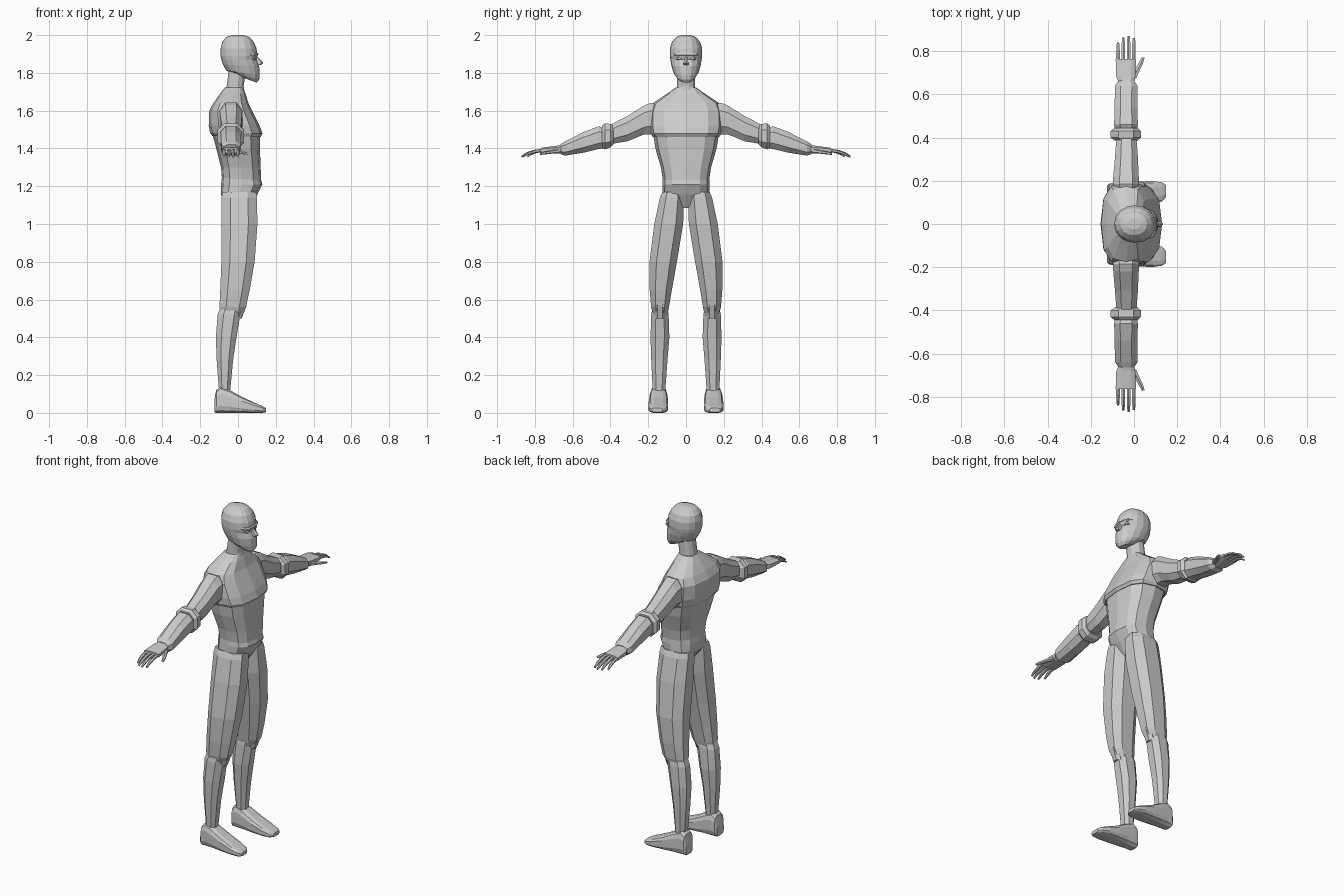
import bpy, bmesh, math
from mathutils import Vector


def ring(n, e, phase):
    """Unit superellipse, normalised to reach +-1 on both axes."""
    pts = []
    for i in range(n):
        a = 2 * math.pi * (i + phase) / n
        c, s = math.cos(a), math.sin(a)
        pts.append((math.copysign(abs(c) ** e, c) if abs(c) > 1e-6 else 0,
                    math.copysign(abs(s) ** e, s) if abs(s) > 1e-6 else 0))
    mu, mv = max(p[0] for p in pts), max(p[1] for p in pts)
    return [(u / mu, v / mv) for u, v in pts]


def loft(name, axis, rows, n=8, e=0.9, phase=0.5, mirror=False, tilt=None):
    """Skin sections (pos, umin, umax, vmin, vmax); u, v are the other two axes in order."""
    bm = bmesh.new()
    loops = []
    for k, (p, u0, u1, v0, v1) in enumerate(rows):
        loop = []
        for u, v in ring(n, e, phase):
            a = (u0 + u1) / 2 + u * (u1 - u0) / 2
            b = (v0 + v1) / 2 + v * (v1 - v0) / 2
            q = p + (tilt[k] * u if tilt else 0)
            loop.append(bm.verts.new({'x': (q, a, b), 'y': (a, q, b), 'z': (a, b, q)}[axis]))
        loops.append(loop)
    for A, B in zip(loops, loops[1:]):
        for i in range(n):
            j = (i + 1) % n
            bm.faces.new((A[i], A[j], B[j], B[i]))
    bm.faces.new(loops[0])
    bm.faces.new(loops[-1])
    bmesh.ops.recalc_face_normals(bm, faces=bm.faces)
    me = bpy.data.meshes.new(name)
    bm.to_mesh(me)
    bm.free()
    ob = bpy.data.objects.new(name, me)
    bpy.context.collection.objects.link(ob)
    if mirror:
        m = ob.modifiers.new("Mirror", 'MIRROR')
        m.use_axis = (False, True, False)
        m.use_mirror_merge = False
    return ob


def sym(rows):
    """Rows (z, xmin, xmax, half y) for parts on the centre line."""
    return [(z, a, b, -h, h) for z, a, b, h in rows]


# Head: round cranium running into a tapered jaw with a sloping underside
loft("head", 'z', sym([
    (2.0, -0.03, 0.03, 0.025), (1.99, -0.062, 0.06, 0.052), (1.965, -0.083, 0.083, 0.074),
    (1.93, -0.092, 0.098, 0.086), (1.89, -0.092, 0.104, 0.086), (1.87, -0.088, 0.098, 0.083),
    (1.84, -0.08, 0.112, 0.078), (1.80, -0.062, 0.115, 0.066), (1.782, -0.03, 0.112, 0.054),
    (1.766, 0.0, 0.10, 0.036)]),
    n=16, e=0.95, phase=0, tilt=[0, 0, 0, 0, 0, 0, -0.004, -0.012, -0.018, -0.018])
# Nose, brow and eyes
loft("nose", 'z', sym([(1.885, 0.09, 0.105, 0.007), (1.852, 0.09, 0.135, 0.013),
                       (1.843, 0.09, 0.122, 0.012)]), n=6, phase=0)
loft("brow", 'z', sym([(1.905, 0.03, 0.104, 0.066), (1.896, 0.03, 0.109, 0.068),
                       (1.889, 0.03, 0.102, 0.066)]), n=12, phase=0)
loft("eye", 'x', [(0.06, 0.014, 0.056, 1.864, 1.888), (0.088, 0.018, 0.052, 1.868, 1.885),
                  (0.096, 0.026, 0.044, 1.872, 1.881)], mirror=True)
# Neck, leaning forward into the skull
loft("neck", 'z', sym([(1.68, -0.07, 0.035, 0.055), (1.73, -0.06, 0.03, 0.048),
                       (1.84, -0.045, 0.045, 0.048)]), n=12)

# Chest shell with a sharp lower rim
loft("chest", 'z', sym([
    (1.722, -0.07, 0.028, 0.055), (1.69, -0.095, 0.04, 0.10), (1.64, -0.13, 0.055, 0.175),
    (1.60, -0.152, 0.075, 0.192), (1.52, -0.155, 0.115, 0.195), (1.48, -0.148, 0.13, 0.188),
    (1.463, -0.135, 0.12, 0.178)]), n=12, e=0.72, phase=0,
    tilt=[0, 0, 0, 0, 0, -0.002, -0.002])
# Abdomen tapering to the waist
loft("abdomen", 'z', sym([
    (1.49, -0.14, 0.118, 0.176), (1.40, -0.115, 0.116, 0.162), (1.30, -0.09, 0.12, 0.133),
    (1.20, -0.082, 0.124, 0.117)]), n=12, e=0.75, phase=0)
# Pelvis with a pointed crotch
loft("pelvis", 'z', sym([
    (1.25, -0.085, 0.118, 0.122), (1.21, -0.09, 0.129, 0.125), (1.155, -0.09, 0.102, 0.126),
    (1.085, -0.04, 0.06, 0.022)]), n=12, e=0.75, phase=0)

# Legs
loft("thigh", 'z', [
    (1.17, -0.082, 0.095, 0.02, 0.125), (1.14, -0.087, 0.10, 0.01, 0.138),
    (1.0, -0.087, 0.103, 0.015, 0.168), (0.80, -0.088, 0.088, 0.048, 0.193),
    (0.65, -0.094, 0.062, 0.075, 0.192), (0.56, -0.098, 0.042, 0.09, 0.185),
    (0.51, -0.085, 0.012, 0.10, 0.17)], e=0.8, mirror=True)
loft("knee_cap", 'z', [
    (0.60, 0.0, 0.045, 0.12, 0.155), (0.57, -0.03, 0.046, 0.105, 0.17),
    (0.50, -0.05, 0.02, 0.11, 0.165)], mirror=True)
loft("shin", 'z', [
    (0.57, -0.09, 0.02, 0.10, 0.175), (0.52, -0.108, 0.012, 0.092, 0.184),
    (0.40, -0.117, -0.008, 0.088, 0.188), (0.28, -0.113, -0.026, 0.098, 0.184),
    (0.11, -0.10, -0.042, 0.11, 0.176)], e=0.85, mirror=True)
# Shoes
loft("foot", 'x', [
    (-0.125, 0.115, 0.178, 0.004, 0.07), (-0.115, 0.103, 0.188, 0, 0.122),
    (-0.09, 0.1, 0.19, 0, 0.14), (-0.045, 0.098, 0.193, 0, 0.122),
    (0.02, 0.094, 0.197, 0, 0.085), (0.09, 0.095, 0.199, 0, 0.053),
    (0.13, 0.105, 0.193, 0, 0.036), (0.148, 0.125, 0.18, 0.004, 0.026)],
    n=12, e=0.6, mirror=True)

# Arms
loft("upper_arm", 'y', [
    (0.15, -0.09, 0.02, 1.49, 1.63), (0.185, -0.098, 0.024, 1.475, 1.642),
    (0.22, -0.096, 0.022, 1.475, 1.628), (0.31, -0.088, 0.018, 1.438, 1.572),
    (0.42, -0.08, 0.01, 1.42, 1.515)], e=0.8, mirror=True)
loft("elbow", 'y', [
    (0.385, -0.085, 0.015, 1.42, 1.522), (0.40, -0.108, 0.032, 1.405, 1.53),
    (0.43, -0.108, 0.032, 1.395, 1.532), (0.445, -0.092, 0.018, 1.402, 1.52)],
    e=0.8, mirror=True)
loft("forearm", 'y', [
    (0.42, -0.085, 0.012, 1.40, 1.50), (0.46, -0.092, 0.018, 1.398, 1.518),
    (0.54, -0.09, 0.016, 1.378, 1.488), (0.64, -0.088, 0.016, 1.362, 1.437),
    (0.665, -0.07, 0.0, 1.37, 1.422)], e=0.8, mirror=True)
# Hand with four drooping fingers and a thumb
loft("palm", 'y', [
    (0.65, -0.068, -0.002, 1.372, 1.422), (0.68, -0.082, 0.006, 1.372, 1.415),
    (0.765, -0.085, 0.01, 1.376, 1.404)], e=0.7, mirror=True)
for i, tip in enumerate((0.84, 0.865, 0.872, 0.862)):
    x, r = -0.074 + 0.0245 * i, 0.0085
    rows = []
    for t, s, z in ((0, 1, 1.39), (0.4, 1, 1.385), (0.75, 0.9, 1.373), (1, 0.6, 1.357)):
        y = 0.755 + (tip - 0.755) * t
        rows.append((y, x - r * s, x + r * s, z - r * s, z + r * s))
    loft(f"finger_{i + 1}", 'y', rows, n=6, mirror=True)
loft("thumb", 'y', [
    (0.675, -0.02, 0.01, 1.374, 1.398), (0.715, 0.005, 0.028, 1.372, 1.39),
    (0.745, 0.022, 0.042, 1.368, 1.385), (0.772, 0.036, 0.05, 1.366, 1.378)],
    n=6, mirror=True)
